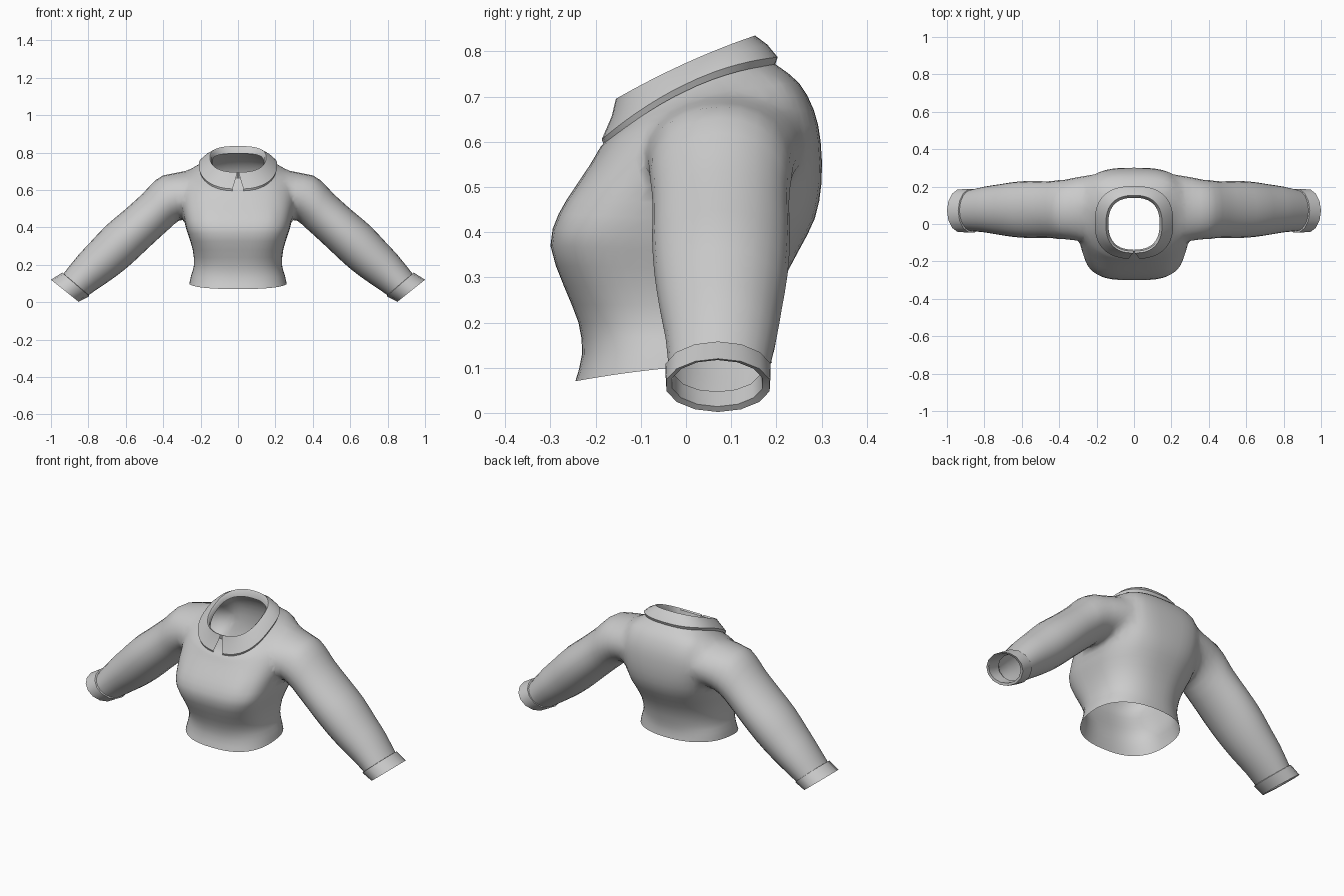
import bpy, bmesh, math
from mathutils import Vector

if "Cube" in bpy.data.objects:
    bpy.data.objects.remove(bpy.data.objects["Cube"])

grey = bpy.data.materials.new("light grey knit")
grey.diffuse_color = (0.6, 0.6, 0.6, 1)
grey.use_nodes = True
grey.node_tree.nodes["Principled BSDF"].inputs["Base Color"].default_value = grey.diffuse_color
cap_mat = bpy.data.materials.new("temporary cap")


def loft(name, rings, closed=True, caps=False):
    """Skin a list of point rings; caps get material slot 1."""
    bm = bmesh.new()
    rows = [[bm.verts.new(p) for p in r] for r in rings]
    n = len(rows[0])
    for a, b in zip(rows, rows[1:]):
        for i in range(n if closed else n - 1):
            j = (i + 1) % n
            bm.faces.new((a[i], a[j], b[j], b[i]))
    if caps:
        for r in (rows[0], rows[-1]):
            c = bm.verts.new(sum((v.co for v in r), Vector()) / n)
            for i in range(n):
                bm.faces.new((r[i], r[(i + 1) % n], c)).material_index = 1
    bmesh.ops.recalc_face_normals(bm, faces=bm.faces)
    me = bpy.data.meshes.new(name)
    bm.to_mesh(me)
    bm.free()
    ob = bpy.data.objects.new(name, me)
    bpy.context.collection.objects.link(ob)
    me.materials.append(grey)
    if caps:
        me.materials.append(cap_mat)
    return ob


def smooth(ob, angle):
    bpy.ops.object.select_all(action='DESELECT')
    ob.select_set(True)
    bpy.context.view_layer.objects.active = ob
    bpy.ops.object.shade_smooth_by_angle(angle=math.radians(angle))


def body_point(t, yf, yb, hw, zf, zs, zb, nf=2.5, nb=2.5):
    """Rounded-box section, tilted by its front, side and back heights."""
    c, s = math.cos(t), math.sin(t)
    n = nb if s > 0 else nf
    x = hw * math.copysign(abs(c) ** (2 / n), c)
    q = math.copysign(abs(s) ** (2 / n), s)
    y = (yf + yb) / 2 + (yb - yf) / 2 * q
    return Vector((x, y, zs + q * (zb - zf) / 2 + q * q * ((zb + zf) / 2 - zs)))


def curve_rows(rows, steps=2):
    """Catmull-Rom resample of a list of parameter rows."""
    out = []
    for i in range(len(rows) - 1):
        p0, p1, p2, p3 = (rows[min(max(k, 0), len(rows) - 1)] for k in range(i - 1, i + 3))
        for k in range(steps):
            u = k / steps
            out.append([0.5 * (2 * b + (c - a) * u + (2 * a - 5 * b + 4 * c - d) * u * u
                               + (3 * b - a - 3 * c + d) * u ** 3)
                        for a, b, c, d in zip(p0, p1, p2, p3)])
    return out + [list(rows[-1])]


# Torso: front y, back y, half width, front/side/back heights, front/back squareness
torso = [
    (-.245, .19, .26, .07, .10, .11, 2.5, 2.3),
    (-.23, .185, .25, .13, .145, .15, 2.5, 2.3),
    (-.238, .19, .235, .20, .20, .20, 2.6, 2.3),
    (-.27, .21, .242, .28, .28, .28, 3.0, 2.4),
    (-.30, .25, .266, .37, .36, .36, 3.5, 2.5),
    (-.282, .285, .288, .44, .43, .43, 3.6, 2.6),
    (-.245, .30, .30, .50, .51, .51, 3.2, 2.8),
    (-.215, .298, .305, .545, .59, .60, 2.8, 3.0),
    (-.20, .283, .295, .57, .65, .67, 2.5, 3.0),
    (-.188, .25, .265, .59, .692, .73, 2.4, 2.8),
    (-.168, .20, .20, .615, .718, .77, 2.4, 2.5),
    (-.145, .145, .145, .665, .753, .808, 2.5, 2.5),
]
N = 52
body = loft("sweater_body", [[body_point(2 * math.pi * i / N, *r) for i in range(N)]
                             for r in curve_rows(torso)], caps=True)

# Sleeves: top x, z, bottom x, z, front y, back y
sleeve = [
    (.17, .705, .19, .48, -.07, .265),
    (.27, .705, .25, .455, -.088, .266),
    (.36, .694, .31, .44, -.094, .25),
    (.44, .653, .37, .39, -.08, .234),
    (.51, .58, .42, .345, -.074, .228),
    (.61, .49, .49, .28, -.075, .23),
    (.705, .41, .57, .205, -.07, .225),
    (.79, .32, .65, .14, -.058, .212),
    (.855, .25, .74, .078, -.045, .20),
    (.935, .15, .80, .037, -.038, .183),
]


def oval(side, xt, zt, xb, zb, yf, yb, count=24):
    out = []
    for i in range(count):
        t = 2 * math.pi * i / count
        c, s = (1 + math.cos(t)) / 2, math.sin(t)
        out.append(Vector((side * (xb + (xt - xb) * c), (yf + yb) / 2 + (yb - yf) / 2 * s,
                           zb + (zt - zb) * c)))
    return out


arms = [loft("sleeve_helper", [oval(s, *r) for r in curve_rows(sleeve)], caps=True)
        for s in (-1, 1)]
for arm in arms:
    m = body.modifiers.new("join sleeve", 'BOOLEAN')
    m.operation, m.solver, m.object = 'UNION', 'EXACT', arm
dg = bpy.context.evaluated_depsgraph_get()
joined = bpy.data.meshes.new_from_object(body.evaluated_get(dg))
body.modifiers.clear()
body.data = joined
for arm in arms:
    bpy.data.objects.remove(arm)

# Open the neck, hem and wrists, then soften the armhole seam
bm = bmesh.new()
bm.from_mesh(joined)
bmesh.ops.delete(bm, geom=[f for f in bm.faces if f.material_index == 1], context='FACES')
bmesh.ops.remove_doubles(bm, verts=bm.verts, dist=.008)
seam = [v for v in bm.verts if .2 < abs(v.co.x) < .39 and v.co.z > .42 and not v.is_boundary]
for _ in range(6):
    bmesh.ops.smooth_vert(bm, verts=seam, factor=.4, use_axis_x=True, use_axis_y=True, use_axis_z=True)
bm.to_mesh(joined)
bm.free()
joined.materials.clear()
joined.materials.append(grey)
bpy.data.materials.remove(cap_mat)
smooth(body, 75)

# Turned-back cuffs: outer wall, rim and inner wall
cuff = [
    (.925, .148, .80, .042, -.03, .175),
    (.94, .158, .795, .032, -.048, .19),
    (1.0, .12, .852, .002, -.046, .188),
    (.99, .117, .860, .014, -.033, .172),
    (.925, .14, .81, .047, -.028, .165),
]
for s, label in ((-1, "left"), (1, "right")):
    smooth(loft(label + "_cuff", [oval(s, *r, count=14) for r in cuff]), 40)

# Folded collar, open at the front; last value is the notch angle
collar = [
    (-.137, .14, .137, .65, .745, .795, .01),
    (-.145, .147, .143, .69, .768, .828, .01),
    (-.155, .153, .15, .695, .774, .835, .01),
    (-.165, .18, .183, .655, .757, .815, .04),
    (-.187, .203, .21, .605, .732, .787, .085),
    (-.183, .197, .204, .593, .716, .770, .09),
    (-.155, .165, .165, .655, .742, .79, .03),
]
M = 40
rings = []
for *r, gap in collar:
    a0 = -math.pi / 2 + gap
    span = 2 * math.pi - 2 * gap
    rings.append([body_point(a0 + span * i / M, *r) for i in range(M + 1)])
smooth(loft("collar", rings, closed=False), 40)
